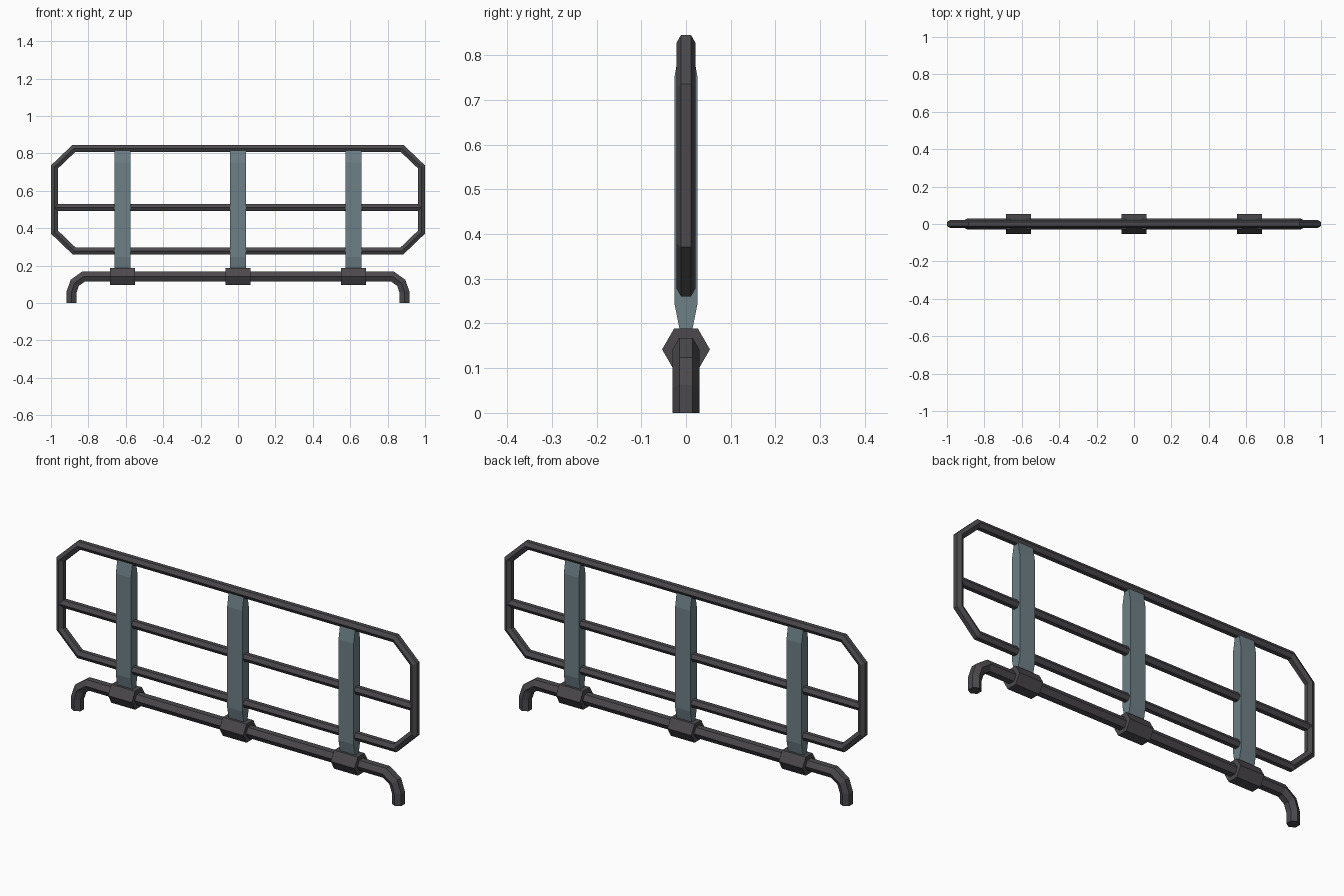
import bpy, bmesh, math
from mathutils import Vector

if "Cube" in bpy.data.objects:
    bpy.data.objects.remove(bpy.data.objects["Cube"])


def material(name, rgb):
    m = bpy.data.materials.new(name)
    m.diffuse_color = (*rgb, 1)
    m.use_nodes = True
    m.node_tree.nodes["Principled BSDF"].inputs["Base Color"].default_value = m.diffuse_color
    return m


DARK = material("dark_grey_metal", (0.07, 0.066, 0.073))
SLATE = material("slate_blue_metal", (0.155, 0.215, 0.24))


def finish(name, bm, mat):
    bmesh.ops.recalc_face_normals(bm, faces=bm.faces)
    me = bpy.data.meshes.new(name)
    bm.to_mesh(me)
    bm.free()
    me.materials.append(mat)
    ob = bpy.data.objects.new(name, me)
    bpy.context.collection.objects.link(ob)
    return ob


def hex_tube(name, pts, r, closed=False):
    """Six-sided tube along a path in the xz plane, with mitred corners."""
    bm = bmesh.new()
    P = [Vector(p) for p in pts]
    n = len(P)
    rings = []
    for i, p in enumerate(P):
        a = P[i - 1] if (i or closed) else None
        b = P[(i + 1) % n] if (i < n - 1 or closed) else None
        d1 = (p - a).normalized() if a is not None else (b - p).normalized()
        d2 = (b - p).normalized() if b is not None else d1
        t = (d1 + d2).normalized()
        nrm = Vector((-t.y, t.x)) / t.dot(d1)
        ring = []
        for k in range(6):
            ang = k * math.pi / 3
            q = p + nrm * (r * math.sin(ang))
            ring.append(bm.verts.new((q.x, r * math.cos(ang), q.y)))
        rings.append(ring)
    for i in range(n if closed else n - 1):
        A, B = rings[i], rings[(i + 1) % n]
        for k in range(6):
            j = (k + 1) % 6
            bm.faces.new((A[k], A[j], B[j], B[k]))
    if not closed:
        bm.faces.new(rings[0])
        bm.faces.new(rings[-1])
    return finish(name, bm, DARK)


# base rail with bent legs (right half mirrored from the left)
left = [(-0.89, 0), (-0.89, 0.058), (-0.873, 0.108), (-0.825, 0.142)]
hex_tube("base_rail", left + [(-x, z) for x, z in reversed(left)], 0.03)

# chamfered outer frame
side = [(-0.877, 0.279), (-0.981, 0.379), (-0.981, 0.728), (-0.877, 0.827)]
hex_tube("outer_frame", side + [(-x, z) for x, z in reversed(side)], 0.0217, True)

# middle bar
hex_tube("middle_bar", [(-0.978, 0.51), (0.978, 0.51)], 0.0215)

# collars and flat posts tapering in depth at both ends
profile = [(0.013, 0.18), (0.026, 0.245), (0.026, 0.75), (0.013, 0.822)]
outline = profile + [(-y, z) for y, z in reversed(profile)]
for label, cx in (("left", -0.618), ("middle", 0.0), ("right", 0.618)):
    hex_tube(label + "_collar", [(cx - 0.066, 0.142), (cx + 0.066, 0.142)], 0.0535)
    bm = bmesh.new()
    A = [bm.verts.new((cx - 0.042, y, z)) for y, z in outline]
    B = [bm.verts.new((cx + 0.042, y, z)) for y, z in outline]
    for k in range(8):
        j = (k + 1) % 8
        bm.faces.new((A[k], A[j], B[j], B[k]))
    bm.faces.new(A)
    bm.faces.new(B)
    finish(label + "_post", bm, SLATE)
